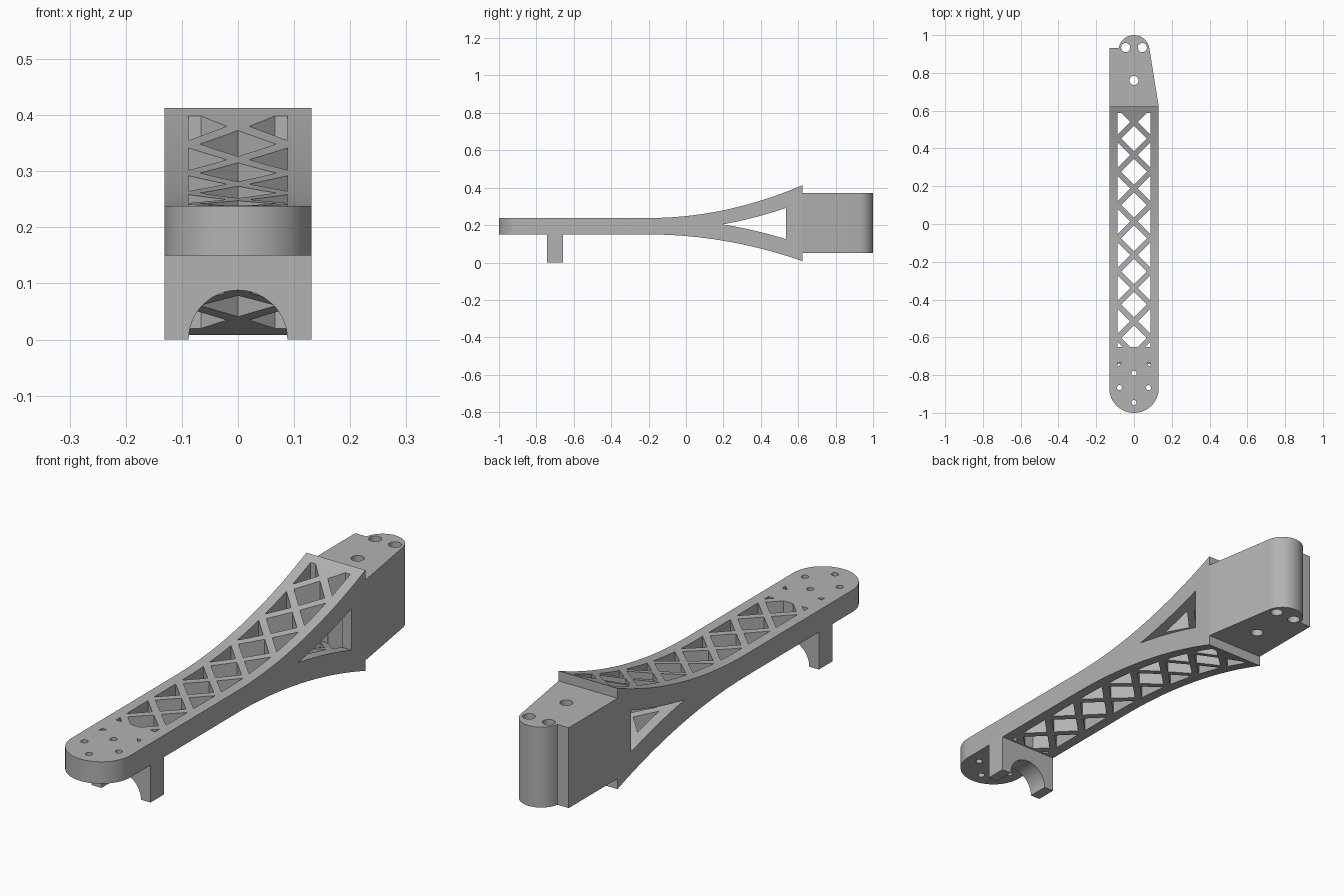
import bpy, bmesh
from math import sin, cos, pi, radians
from mathutils import Vector

cube = bpy.data.objects.get("Cube")
if cube:
    bpy.data.objects.remove(cube, do_unlink=True)

grey = bpy.data.materials.new("plain_grey")
grey.use_nodes = True
colour = (0.45, 0.45, 0.45, 1)
grey.diffuse_color = colour
grey.node_tree.nodes["Principled BSDF"].inputs["Base Color"].default_value = colour

HALF = 0.131      # half width of the arm
SLOT = 0.088      # half width of the lattice window
BAR = 0.02        # half a lattice bar, measured across the arm
JOINT = 0.622     # where the beam meets the mount block


def arc(cx, cy, r, start, end, n=32):
    """Points on an arc, in degrees."""
    angles = [radians(start + (end - start) * i / n) for i in range(n + 1)]
    return [(cx + r * cos(a), cy + r * sin(a)) for a in angles]


def add_prism(bm, pts, axis, lo, hi, clip=None):
    """Extrude an outline along an axis, trimmed first to a y range if given."""
    part = bmesh.new()
    place = {"z": lambda u, v: (u, v, lo), "x": lambda u, v: (lo, u, v),
             "y": lambda u, v: (u, lo, v)}[axis]
    part.faces.new([part.verts.new(place(u, v)) for u, v in pts])
    if clip:
        for y, side in zip(clip, (-1, 1)):
            bmesh.ops.bisect_plane(part, geom=part.verts[:] + part.edges[:] + part.faces[:],
                                   plane_co=(0, y, 0), plane_no=(0, side, 0), clear_outer=True)
    if part.faces:
        ext = bmesh.ops.extrude_face_region(part, geom=part.faces[:])["geom"]
        step = Vector([(hi - lo) * (axis == a) for a in "xyz"])
        bmesh.ops.translate(part, vec=step,
                            verts=[g for g in ext if isinstance(g, bmesh.types.BMVert)])
        bmesh.ops.recalc_face_normals(part, faces=part.faces[:])
        temp = bpy.data.meshes.new("temp")
        part.to_mesh(temp)
        bm.from_mesh(temp)
        bpy.data.meshes.remove(temp)
    part.free()


def make(name, bm):
    mesh = bpy.data.meshes.new(name)
    bm.to_mesh(mesh)
    bm.free()
    mesh.materials.append(grey)
    obj = bpy.data.objects.new(name, mesh)
    bpy.context.collection.objects.link(obj)
    return obj


def prism(name, pts, axis, lo, hi):
    bm = bmesh.new()
    add_prism(bm, pts, axis, lo, hi)
    return make(name, bm)


def carve(obj, cutter, operation="DIFFERENCE"):
    """Apply a boolean and discard the cutter."""
    cutter.hide_render = True
    mod = obj.modifiers.new("carve", "BOOLEAN")
    mod.operation, mod.solver, mod.object = operation, "EXACT", cutter
    bpy.context.view_layer.objects.active = obj
    bpy.ops.object.modifier_apply(modifier=mod.name)
    bpy.data.objects.remove(cutter, do_unlink=True)


def holes(name, spots, r):
    bm = bmesh.new()
    for x, y in spots:
        add_prism(bm, arc(x, y, r, 0, 345, 23), "z", -0.2, 0.6)
    return make(name, bm)


# Beam: flat at the front, flaring up and down towards the mount block
def flare(z, rise, start):
    steps = [i / 28 for i in range(29)]
    return [(start + (JOINT - start) * t, z + rise * t * t) for t in steps]

profile = [(-1, 0.15)] + flare(0.15, -0.142, -0.2) + flare(0.238, 0.175, -0.2)[::-1] + [(-1, 0.238)]
beam = prism("arm_beam", profile, "x", -HALF, HALF)

# Rounded front end
plan = [(HALF, 0.8), (-HALF, 0.8)] + arc(0, HALF - 1, HALF, 180, 360, 40)
carve(beam, prism("plan_cutter", plan, "z", -0.2, 0.6), "INTERSECT")

# Lattice of diamonds and side triangles, left solid above the leg
bm = bmesh.new()
size = SLOT - BAR
for k in range(8):
    y = 0.541 - 2 * SLOT * k
    for s in (-1, 1):
        side = [(s * SLOT, y + size), (s * BAR, y), (s * SLOT, y - size)]
        add_prism(bm, side, "z", -0.2, 0.6, (-0.65, 0.587))
        if k == 7:
            add_prism(bm, side, "z", -0.2, 0.6, (-0.8, -0.737))
    if k < 7:
        c = y - SLOT
        diamond = [(0, c + size), (-size, c), (0, c - size), (size, c)]
        add_prism(bm, diamond, "z", -0.2, 0.6, (-0.65, 0.587))
carve(beam, make("lattice_cutter", bm))

# Triangular side window with gently curved edges
steps = [i / 10 for i in range(11)]
upper = [(0.195 + 0.34 * t, 0.204 + 0.06 * t + 0.028 * t * t) for t in steps]
lower = [(y, 0.204 - (z - 0.204) * 0.9) for y, z in upper[1:]]
carve(beam, prism("window_cutter", upper + lower[::-1], "x", -0.3, 0.3))
carve(beam, holes("screw_cutter", [(0, -0.79), (0, -0.945), (-0.077, -0.866), (0.077, -0.866)], 0.0135))

# Mount block with a rounded nose, a step on one side and a taper on the other
outline = [(-HALF, JOINT), (HALF, JOINT)] + arc(0, 0.918, 0.082, 8, 168) + [(-0.082, 0.932), (-HALF, 0.932)]
block = prism("mount_block", outline, "z", 0.05, 0.373)
carve(block, holes("bolt_cutter", [(-0.044, 0.934), (0.044, 0.934), (0, 0.76)], 0.024))

# Landing leg with a half-round arch
leg_outline = [(-HALF, 0), (-HALF, 0.15), (HALF, 0.15), (HALF, 0)] + arc(0, 0, SLOT, 0, 180)
leg = prism("landing_leg", leg_outline, "y", -0.742, -0.657)

# Smooth curved faces, keep edges sharp
bpy.ops.object.select_all(action="DESELECT")
for obj in (beam, block, leg):
    obj.select_set(True)
bpy.context.view_layer.objects.active = beam
bpy.ops.object.shade_smooth_by_angle(angle=radians(30))
